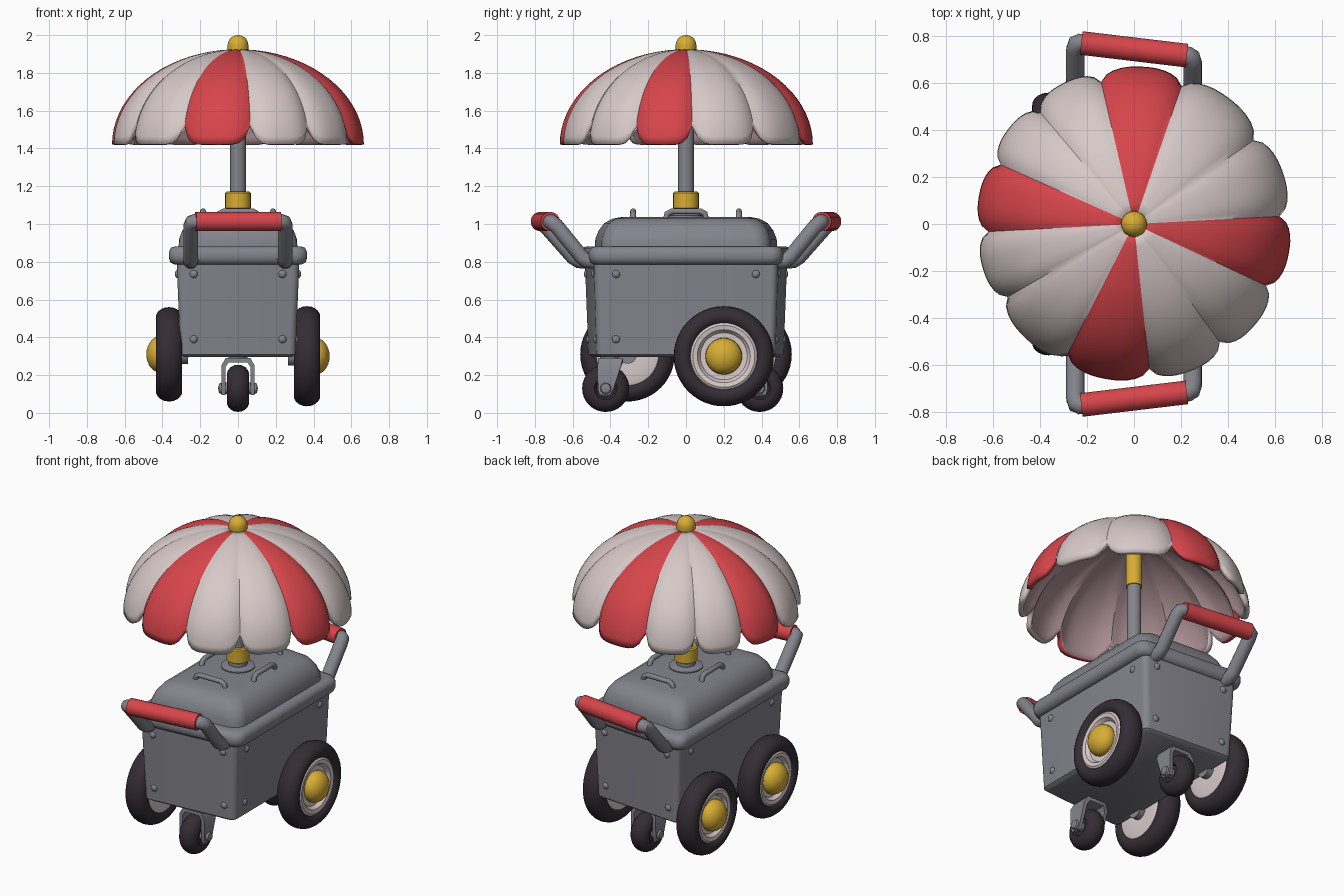
import bpy, bmesh, math
from mathutils import Vector, Matrix

if "Cube" in bpy.data.objects:
    bpy.data.objects.remove(bpy.data.objects["Cube"])

def material(name, rgb):
    m = bpy.data.materials.new(name)
    m.diffuse_color = (*rgb, 1)
    m.use_nodes = True
    m.node_tree.nodes["Principled BSDF"].inputs["Base Color"].default_value = m.diffuse_color
    return m

GREY = material("metal_grey", (0.23, 0.23, 0.265))
RED = material("red", (0.68, 0.06, 0.07))
WHITE = material("warm_white", (0.68, 0.59, 0.58))
BLACK = material("tyre_black", (0.035, 0.026, 0.034))
YELLOW = material("yellow", (0.68, 0.42, 0.035))
MAUVE = material("lining_mauve", (0.40, 0.27, 0.29))

def taper(v):
    # the cart is slightly longer on its left side than on its right
    return Vector((v[0], v[1] * (1 - 0.16 * v[0]), v[2]))

def finish(name, bm, mats, angle=40):
    bmesh.ops.recalc_face_normals(bm, faces=bm.faces)
    me = bpy.data.meshes.new(name)
    bm.to_mesh(me)
    bm.free()
    for m in mats:
        me.materials.append(m)
    me.shade_smooth()
    me.set_sharp_from_angle(angle=math.radians(angle))
    ob = bpy.data.objects.new(name, me)
    bpy.context.collection.objects.link(ob)
    return ob

def bridge(bm, rings, caps=True):
    n = len(rings[0])
    for a, b in zip(rings, rings[1:]):
        for i in range(n):
            j = (i + 1) % n
            bm.faces.new((a[i], a[j], b[j], b[i]))
    if caps:
        bm.faces.new(rings[0])
        bm.faces.new(rings[-1])

def loft(name, sections, mat, angle=40):
    """Stack of rounded rectangles (half x, half y, corner radius, z)."""
    bm = bmesh.new()
    rings = []
    for hx, hy, r, z in sections:
        ring = []
        for c, (sx, sy) in enumerate(((1, 1), (-1, 1), (-1, -1), (1, -1))):
            for k in range(6):
                a = math.radians(90 * c + 18 * k)
                ring.append(bm.verts.new(taper((sx * (hx - r) + r * math.cos(a),
                                                sy * (hy - r) + r * math.sin(a), z))))
        rings.append(ring)
    bridge(bm, rings)
    return finish(name, bm, [mat], angle)

def lathe(name, profile, mat, centre, axis, steps=40):
    """Spin (radius, height) points around an axis through the centre."""
    bm = bmesh.new()
    q = Vector((0, 0, 1)).rotation_difference(Vector(axis))
    rings = [[bm.verts.new(Vector(centre) + q @ Vector((r * math.cos(2 * math.pi * i / steps),
              r * math.sin(2 * math.pi * i / steps), h))) for i in range(steps)] for r, h in profile]
    bridge(bm, rings)
    return finish(name, bm, [mat])

def tube(name, pts, r, mat, steps=14):
    """Round tube along a bent path."""
    bm = bmesh.new()
    pts = [Vector(p) for p in pts]
    rings = []
    side = None
    for i, p in enumerate(pts):
        d0 = (p - pts[i - 1]).normalized() if i else (pts[1] - p).normalized()
        d1 = (pts[i + 1] - p).normalized() if i < len(pts) - 1 else d0
        t = (d0 + d1).normalized()
        if side is None:
            side = t.orthogonal().normalized()
        side = (side - t * side.dot(t)).normalized()
        up = t.cross(side)
        rings.append([bm.verts.new(p + r * (side * math.cos(2 * math.pi * k / steps)
                      + up * math.sin(2 * math.pi * k / steps))) for k in range(steps)])
    bridge(bm, rings)
    return finish(name, bm, [mat])

def dome(r, h, base=0.0, n=7):
    return [(r, base)] + [(max(r * math.cos(k / n * math.pi / 2), 0.001),
                           base + h * math.sin(k / n * math.pi / 2)) for k in range(1, n + 1)]

# cart body, rim and lid
loft("cart_body", [(0.285, 0.475, 0.03, 0.295), (0.305, 0.495, 0.035, 0.31),
                   (0.325, 0.512, 0.035, 0.81)], GREY)
loft("cart_rim", [(0.335, 0.51, 0.05, 0.785), (0.358, 0.53, 0.06, 0.797), (0.366, 0.538, 0.06, 0.82),
                  (0.366, 0.538, 0.06, 0.85), (0.355, 0.527, 0.06, 0.874), (0.33, 0.50, 0.05, 0.882)], GREY, 60)
loft("cart_lid", [(0.315, 0.465, 0.08, 0.87), (0.312, 0.463, 0.08, 0.92), (0.295, 0.447, 0.08, 0.965),
                  (0.265, 0.42, 0.08, 1.005), (0.225, 0.38, 0.08, 1.028), (0.17, 0.33, 0.08, 1.038)], GREY, 60)

# small lid handles
for name, c, d in (("front", (0, -0.28), (1, 0)), ("back", (0, 0.28), (1, 0)),
                   ("left", (-0.185, 0), (0, 1)), ("right", (0.185, 0), (0, 1))):
    path = [(c[0] + d[0] * s, c[1] + d[1] * s, z) for s, z in
            ((-0.11, 1.01), (-0.1, 1.055), (-0.075, 1.067), (0.075, 1.067), (0.1, 1.055), (0.11, 1.01))]
    tube("lid_handle_" + name, path, 0.016, GREY, 10)

# push handles at both ends, with red grips
for name, s in (("front", -1), ("back", 1)):
    for side in (-1, 1):
        x = 0.25 * side
        leg = [(x, 0.47, 0.80), (x, 0.545, 0.805), (x, 0.575, 0.825), (x, 0.715, 0.99),
               (x * 0.98, 0.738, 1.008), (x * 0.92, 0.745, 1.012), (x * 0.8, 0.745, 1.012)]
        tube(f"{name}_handle_leg", [taper((a, b * s, c)) for a, b, c in leg], 0.04, GREY)
    grip = [(-0.225, 0), (-0.215, 0), (0.215, 0), (0.225, 0)]
    tube(f"{name}_handle_grip", [taper((a, 0.745 * s, 1.013)) for a, _ in grip], 0.051, RED, 20)

# bolts on the four walls
for z in (0.39, 0.735):
    hx = 0.305 + (z - 0.31) * 0.04
    hy = 0.495 + (z - 0.31) * 0.034
    for s in (-1, 1):
        for t in (-1, 1):
            lathe("end_bolt", dome(0.022, 0.016, -0.004, 4), GREY, taper((0.235 * s, hy * t, z)), (0, t, 0), 12)
            lathe("side_bolt", dome(0.022, 0.016, -0.004, 4), GREY, taper((hx * s, 0.39 * t, z)), (s, 0, 0), 12)

# big wheels: one on the right, two on the left
def wheel(name, s, y, z, r):
    c, ax = (0.365 * s, y, z), (s, 0, 0)
    mid, half = r - 0.055, 0.07
    tyre = [(r * 0.6, -0.055)]
    for k in range(13):
        a = math.radians(-115 + 230 * k / 12)
        tyre.append((mid + 0.055 * math.cos(a), half * math.sin(a)))
    tyre.append((r * 0.6, 0.03))
    lathe(name + "_tyre", tyre, BLACK, c, ax, 48)
    lathe(name + "_rim", [(r * 0.3, -0.062), (r * 0.6, -0.066), (r * 0.665, -0.06), (r * 0.665, 0.052),
                          (r * 0.62, 0.06), (r * 0.53, 0.055), (r * 0.47, 0.032), (0.05, 0.028)], WHITE, c, ax, 48)
    lathe(name + "_hub", [(0.09, 0.02)] + dome(0.097, 0.075, 0.045), YELLOW, c, ax, 32)
    lathe(name + "_axle", [(0.05, -0.1), (0.05, -0.05)], GREY, c, ax, 16)

wheel("right_wheel", 1, 0.20, 0.30, 0.265)
wheel("left_front_wheel", -1, -0.31, 0.31, 0.25)
wheel("left_back_wheel", -1, 0.31, 0.31, 0.25)

# swivel casters under both ends
for name, y, lean in (("front", -0.425, 1), ("back", 0.39, -1)):
    c = (0, y, 0.13)
    lathe(name + "_caster_tyre", [(0.05, -0.045)] + [(0.07 + 0.055 * math.cos(math.radians(a)),
          0.06 * math.sin(math.radians(a))) for a in range(-100, 101, 20)] + [(0.05, 0.045)], BLACK, c, (1, 0, 0), 32)
    lathe(name + "_caster_pin", [(0.001, -0.105), (0.025, -0.1), (0.03, -0.085), (0.03, 0.085),
          (0.025, 0.1), (0.001, 0.105)], GREY, c, (1, 0, 0), 16)
    bm = bmesh.new()
    # fork: inverted U swept from plate to plate
    rings = []
    for x, z, w in ((-1, 0.095, 0.028), (-1, 0.13, 0.042), (-1, 0.25, 0.062), (-0.75, 0.29, 0.066),
                    (0.75, 0.29, 0.066), (1, 0.25, 0.062), (1, 0.13, 0.042), (1, 0.095, 0.028)):
        yc = y + lean * 0.16 * (z - 0.13)
        zi = z - (0.022 if z > 0.28 else 0.006 if z > 0.2 else 0)
        rings.append([bm.verts.new(p) for p in ((0.088 * x, yc - w, z), (0.088 * x, yc + w, z),
                      (0.066 * x, yc + w, zi), (0.066 * x, yc - w, zi))])
    bridge(bm, rings)
    finish(name + "_caster_fork", bm, [GREY], 30)
    lathe(name + "_caster_stem", [(0.05, 0.27), (0.05, 0.305)], GREY, (0, y + lean * 0.02, 0), (0, 0, 1), 20)

# umbrella pole, collars and finial
lathe("pole", [(0.042, 1.0), (0.042, 1.9)], GREY, (0, 0, 0), (0, 0, 1), 24)
lathe("pole_base", [(0.10, 1.03), (0.10, 1.045), (0.055, 1.055), (0.055, 1.09)], GREY, (0, 0, 0), (0, 0, 1), 24)
lathe("lower_collar", [(0.06, 1.08), (0.068, 1.085), (0.068, 1.165), (0.06, 1.172)], YELLOW, (0, 0, 0), (0, 0, 1), 24)
lathe("upper_collar", [(0.048, 1.57), (0.048, 1.89)], YELLOW, (0, 0, 0), (0, 0, 1), 24)
lathe("finial", [(0.055, 1.90), (0.055, 1.93)] + dome(0.055, 0.055, 1.945), YELLOW, (0, 0, 0), (0, 0, 1), 28)

# canopy: twelve puffed panels with scalloped ends, every third one red
edges = [3, 35, 71, 103, 130, 156, 183, 210, 243, 276, 306, 335, 363]
bm = bmesh.new()
NU, NV = 12, 18
for p in range(12):
    a0, a1 = edges[p], edges[p + 1]
    grid = []
    for i in range(NU + 1):
        u = i / NU
        e = abs(2 * u - 1)
        ang = math.radians(a0 + (a1 - a0) * u)
        col = []
        for k in range(NV + 1):
            phi = 0.06 + (math.radians(90 - 12 * e ** 6) - 0.06) * k / NV
            pinch = 1 - 0.055 * e ** 3 * math.sin(phi)
            r = 0.672 * math.sin(phi) * pinch
            z = 1.42 + 0.505 * math.cos(phi) * (1 - 0.03 * e ** 3 * math.sin(phi))
            col.append(bm.verts.new((r * math.cos(ang), r * math.sin(ang), z)))
        grid.append(col)
    for i in range(NU):
        for k in range(NV):
            f = bm.faces.new((grid[i][k], grid[i][k + 1], grid[i + 1][k + 1], grid[i + 1][k]))
            f.material_index = 0 if p % 3 == 2 or p == 11 else 1
            if p in (2, 5, 8, 11):
                f.material_index = 0
bmesh.ops.remove_doubles(bm, verts=bm.verts, dist=0.0002)
canopy = finish("umbrella_canopy", bm, [RED, WHITE, MAUVE, MAUVE], 35)
sol = canopy.modifiers.new("thickness", 'SOLIDIFY')
sol.thickness = 0.03
sol.offset = -1
sol.material_offset = 2
